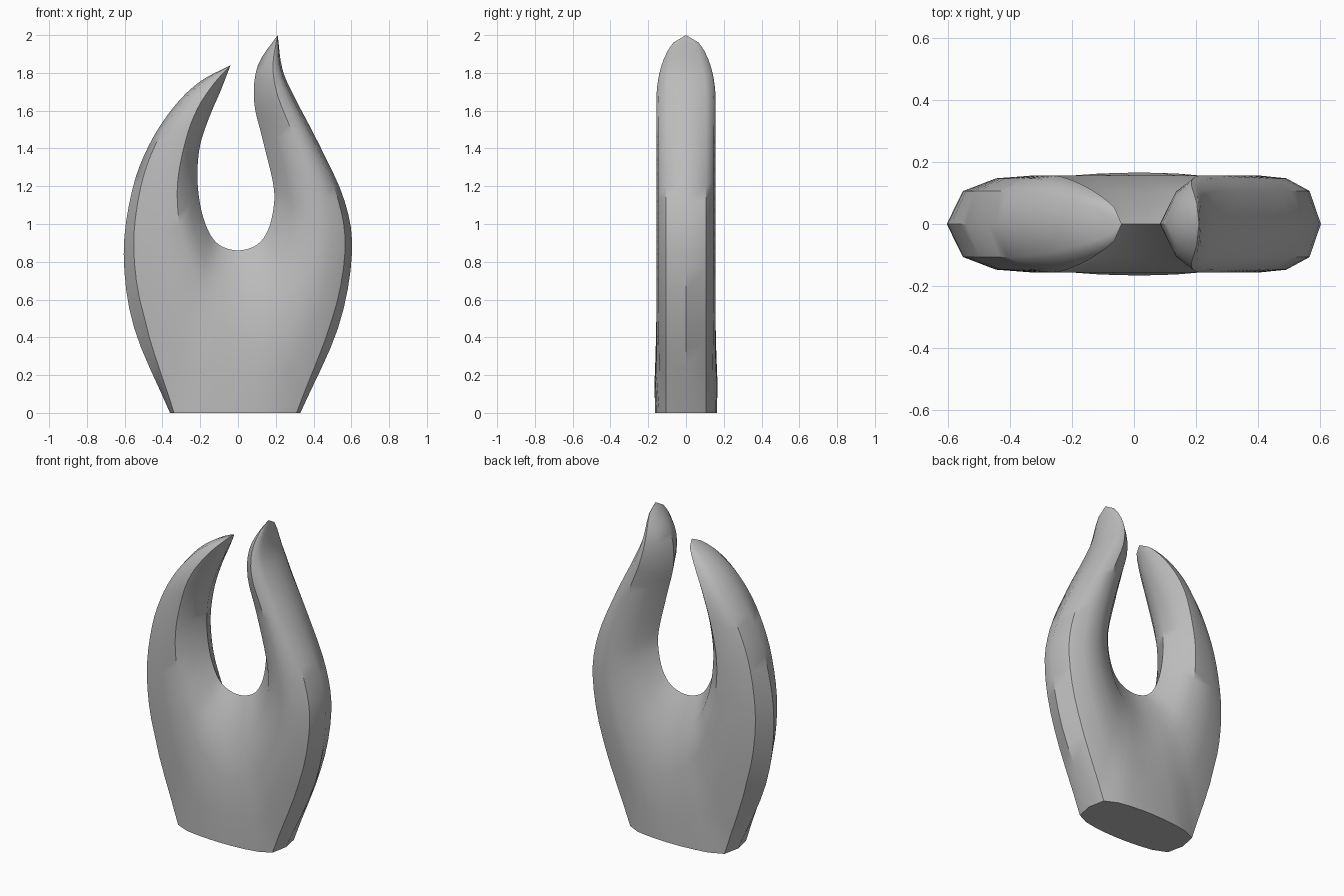
import bpy, bmesh, math
from mathutils import Vector

cube = bpy.data.objects.get("Cube")
if cube:
    bpy.data.objects.remove(cube, do_unlink=True)

STEPS = 4            # samples between two stations
BASE_IN, BASE_OUT = 7, 9   # stations where the outline turns along the foot
DEPTH = 0.157

# Matching stations (x, z) from the left tip, round the notch, to the right tip
inner = [(-.04, 1.84), (-.09, 1.71), (-.15, 1.57), (-.2, 1.42), (-.215, 1.26),
         (-.2, 1.1), (-.16, .97), (-.1, .89), (0, .86), (.1, .89), (.16, .97),
         (.19, 1.1), (.185, 1.22), (.13, 1.45), (.085, 1.65), (.105, 1.84), (.21, 2)]
ridge = [(-.04, 1.84), (-.13, 1.74), (-.215, 1.61), (-.275, 1.45), (-.32, 1.22),
         (-.31, 1), (-.26, .8), (-.17, .56), (.04, .4), (.22, .47), (.34, .67),
         (.4, .92), (.37, 1.17), (.29, 1.47), (.21, 1.68), (.185, 1.84), (.21, 2)]
outer = [(-.04, 1.84), (-.2, 1.755), (-.34, 1.62), (-.47, 1.42), (-.56, 1.18),
         (-.605, .84), (-.55, .45), (-.36, 0), (0, 0), (.33, 0), (.53, .45),
         (.603, .84), (.565, 1.12), (.43, 1.42), (.3, 1.67), (.235, 1.82), (.21, 2)]


def spline(points):
    """Smooth curve through the points, sampled evenly per segment."""
    p = [Vector(q) for q in points]
    p = [2 * p[0] - p[1]] + p + [2 * p[-1] - p[-2]]
    out = []
    for a, b, c, d in zip(p, p[1:], p[2:], p[3:]):
        for k in range(STEPS):
            t = k / STEPS
            out.append(b + (c - a) * t / 2 + (2 * a - 5 * b + 4 * c - d) * t * t / 2
                       + (3 * b - a - 3 * c + d) * t ** 3 / 2)
    return out + [p[-2]]


inner_curve, ridge_curve = spline(inner), spline(ridge)
outer_curve = (spline(outer[:BASE_IN + 1])[:-1]
               + spline(outer[BASE_IN:BASE_OUT + 1])[:-1]
               + spline(outer[BASE_OUT:]))


def section(i):
    """Half cross-section at one sample, from the notch to the outside."""
    u = i / STEPS
    n, r, o = inner_curve[i], ridge_curve[i], outer_curve[i]
    tip = inner[0][1] if u < len(inner) / 2 else inner[-1][1]
    fall = min(1, max(0, (tip - r.y) / .35))
    half = DEPTH * max(0, 1 - (1 - fall) ** 2) ** .55
    # Blend from a pointed prong edge to the broad flat foot
    foot = min(1, max(0, u - BASE_IN + 1, 0) if u < 8 else max(0, BASE_OUT + 1 - u))
    along = min(1, max(0, (u - BASE_IN) / (BASE_OUT - BASE_IN)))
    foot_half = .105 + .06 * max(0, math.sin(math.pi * along)) ** .5
    edge = r.lerp(o, .82 + .18 * foot)
    edge.x *= 1 - .06 * foot
    edge_half = half * .68 * (1 - foot) + foot_half * foot
    side = r.lerp(edge, .55)
    side_half = half * .94 * (1 - foot) + (foot_half * .4 + .1) * foot
    bevel = n.lerp(r, .45)
    return [(n, 0), (bevel, half * .68), (r, half), (side, side_half),
            (edge, edge_half), (o, 0)]


# Pronged body: closed rings swept from tip to tip
bm = bmesh.new()
rings = []
for i in range(len(inner_curve)):
    half = section(i)
    loop = [(p, -y) for p, y in half] + [(p, y) for p, y in half[-2:0:-1]]
    rings.append([bm.verts.new((p.x, y, max(0, p.y))) for p, y in loop])
for a, b in zip(rings, rings[1:]):
    for k in range(len(a)):
        m = (k + 1) % len(a)
        bm.faces.new((a[k], a[m], b[m], b[k]))
bmesh.ops.remove_doubles(bm, verts=bm.verts[:], dist=.0005)
bmesh.ops.recalc_face_normals(bm, faces=bm.faces[:])
mesh = bpy.data.meshes.new("pronged_claw")
bm.to_mesh(mesh)
bm.free()
claw = bpy.data.objects.new("pronged_claw", mesh)
bpy.context.collection.objects.link(claw)

# Plain grey finish
grey = bpy.data.materials.new("plain grey")
grey.use_nodes = True
colour = (.5, .5, .5, 1)
grey.diffuse_color = colour
grey.node_tree.nodes["Principled BSDF"].inputs["Base Color"].default_value = colour
mesh.materials.append(grey)

bpy.context.view_layer.objects.active = claw
claw.select_set(True)
bpy.ops.object.shade_smooth_by_angle(angle=math.radians(40))
